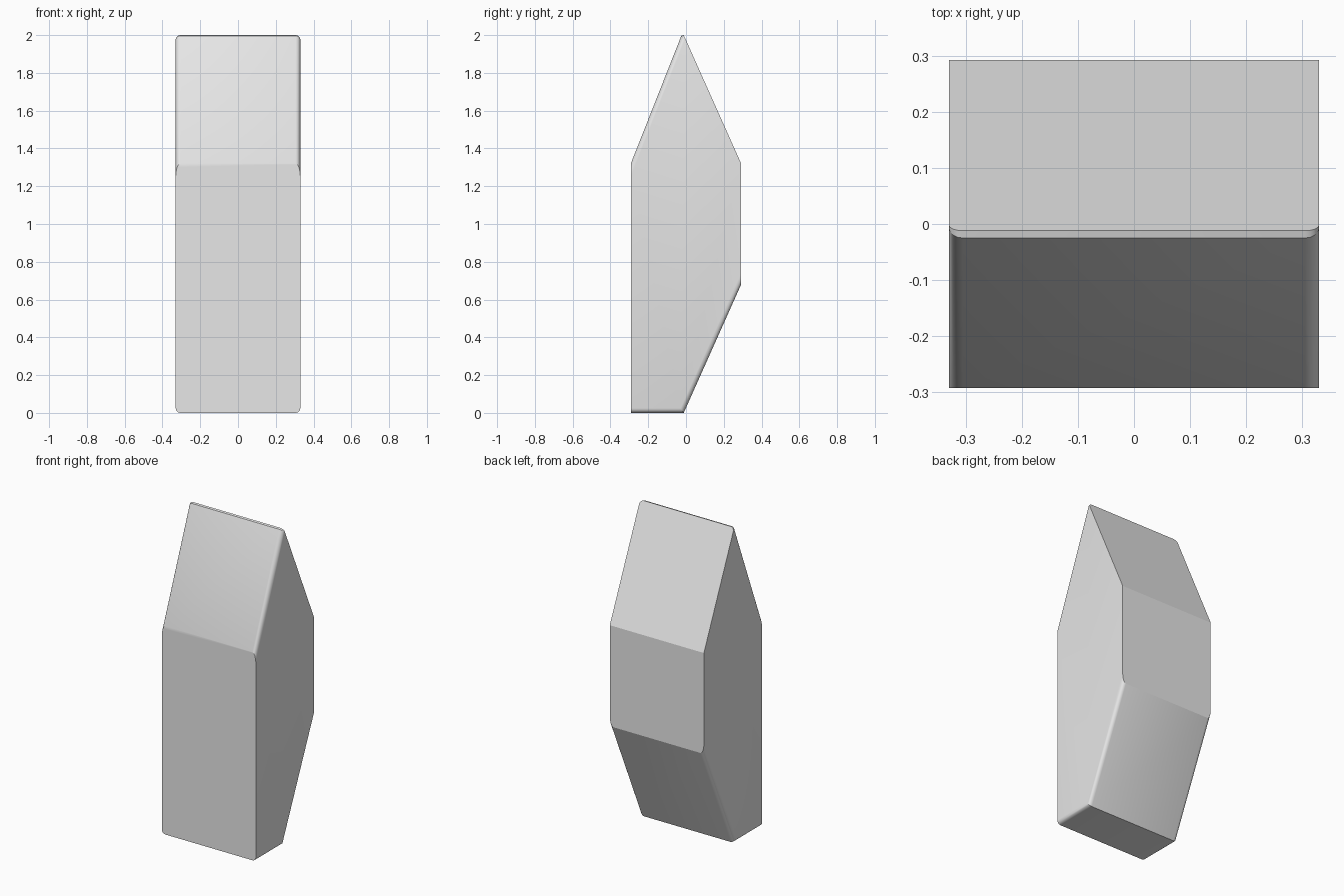
import bpy
import bmesh
import math

cube = bpy.data.objects.get("Cube")
if cube:
    bpy.data.objects.remove(cube, do_unlink=True)

# Plain grey material
grey = bpy.data.materials.new("light grey")
grey.use_nodes = True
colour = (0.8, 0.8, 0.8, 1)
grey.diffuse_color = colour
grey.node_tree.nodes["Principled BSDF"].inputs["Base Color"].default_value = colour

# Side outline (y, z): base, lower back slope, back wall, ridge, front shoulder
HALF = 0.33
outline = [(-0.292, 0), (-0.012, 0), (0.292, 0.68), (0.292, 1.32),
           (-0.012, 2.0), (-0.025, 1.996), (-0.292, 1.32)]

bm = bmesh.new()
left = [bm.verts.new((HALF, y, z)) for y, z in outline]
right = [bm.verts.new((-HALF, y, z)) for y, z in outline]
bm.faces.new(left)
bm.faces.new(right[::-1])
count = len(outline)
for i in range(count):
    j = (i + 1) % count
    bm.faces.new((left[i], right[i], right[j], left[j]))
bmesh.ops.recalc_face_normals(bm, faces=bm.faces)

# Round the side edges of the base, lower slope, ridge and front slope
rounded = []
for side in (left, right):
    for i in (0, 1, 4, 5):
        rounded.append(bm.edges.get((side[i], side[(i + 1) % count])))
bmesh.ops.bevel(bm, geom=rounded, offset=0.025, offset_type='OFFSET',
                segments=4, profile=0.5, affect='EDGES', clamp_overlap=False)

mesh = bpy.data.meshes.new("body")
bm.to_mesh(mesh)
bm.free()
mesh.materials.append(grey)
body = bpy.data.objects.new("body", mesh)
bpy.context.collection.objects.link(body)

# Soft shading across the shallow shoulders
bpy.context.view_layer.objects.active = body
body.select_set(True)
bpy.ops.object.shade_smooth_by_angle(angle=math.radians(23))
